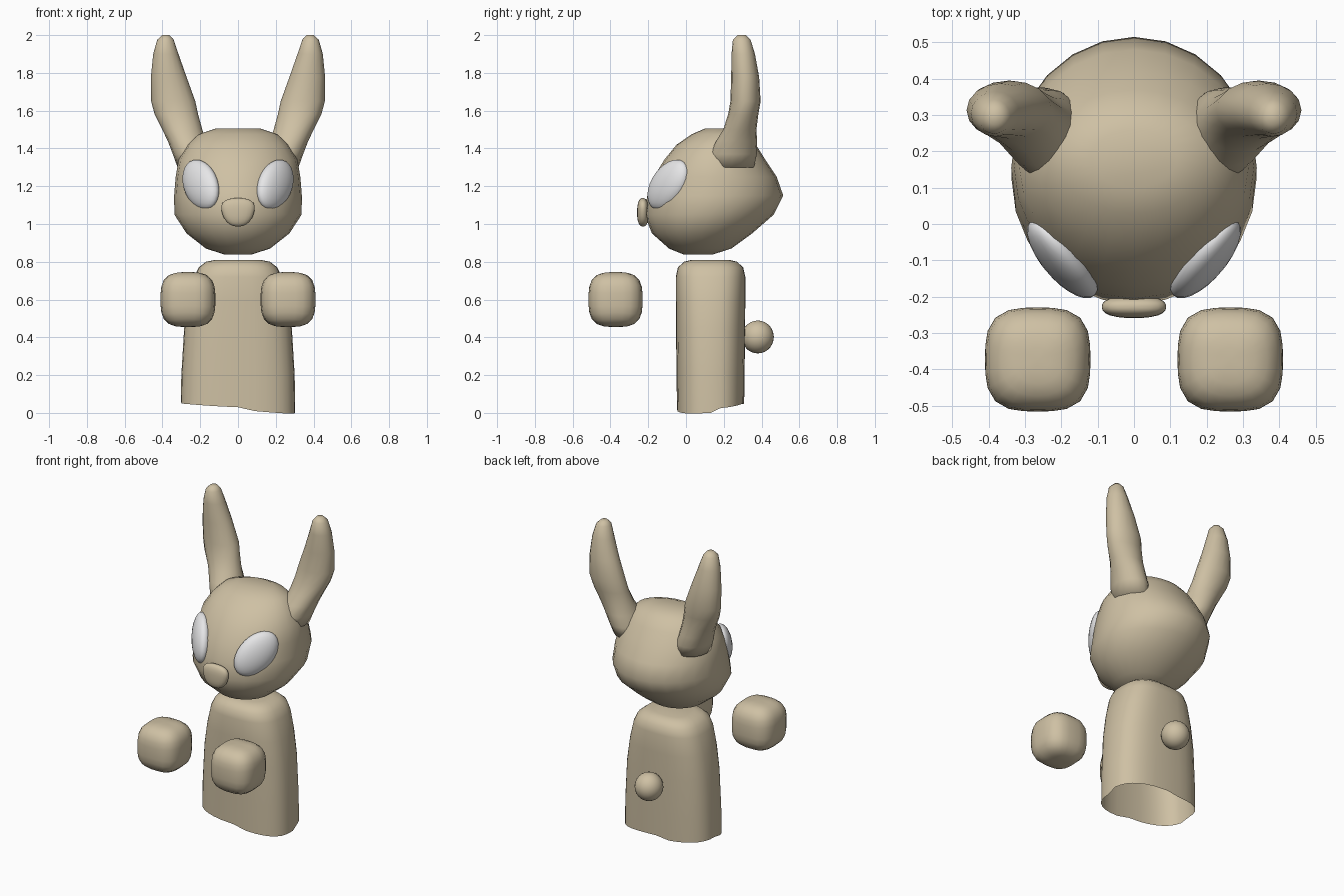
import bpy, math
from mathutils import Vector

if "Cube" in bpy.data.objects:
    bpy.data.objects.remove(bpy.data.objects["Cube"])


def material(name, rgb):
    m = bpy.data.materials.new(name)
    m.diffuse_color = (*rgb, 1)
    m.use_nodes = True
    m.node_tree.nodes["Principled BSDF"].inputs["Base Color"].default_value = m.diffuse_color
    return m


TAN = material("tan_fur", (0.62, 0.53, 0.37))
WHITE = material("eye_white", (0.80, 0.80, 0.81))


def finish(name, verts, faces, mat):
    me = bpy.data.meshes.new(name)
    me.from_pydata(verts, [], faces)
    me.materials.append(mat)
    for p in me.polygons:
        p.use_smooth = True
    ob = bpy.data.objects.new(name, me)
    bpy.context.collection.objects.link(ob)
    return ob


def spow(v, e):
    return math.copysign(abs(v) ** e, v)


def loft(name, rings, mat, n=24, p=2.0, bottom_cap=True, hem=None):
    """Skin horizontal superellipse rings given as (z, xc, half_x, yc, half_y)."""
    verts, faces = [], []
    for r, (z, xc, hx, yc, hy) in enumerate(rings):
        for i in range(n):
            a = 2 * math.pi * i / n
            c, s = math.cos(a), math.sin(a)
            dz = hem(c, s) if hem and r == 0 else 0
            verts.append((xc + hx * spow(c, 2 / p), yc + hy * spow(s, 2 / p), z + dz))
    for r in range(len(rings) - 1):
        for i in range(n):
            j = (i + 1) % n
            faces.append((r * n + i, r * n + j, (r + 1) * n + j, (r + 1) * n + i))
    top = (len(rings) - 1) * n
    faces.append(tuple(range(top, top + n)))
    if bottom_cap:
        faces.append(tuple(reversed(range(n))))
    return finish(name, verts, faces, mat)


def blob(name, centre, ax, ay, az, mat, p=2.0, taper=0.0, n=24, m=14):
    """Rounded solid: a sphere pushed to a p-norm ball with axes ax, ay, az."""
    centre, ax, ay, az = map(Vector, (centre, ax, ay, az))

    def point(th, ph):
        d = (math.sin(ph) * math.cos(th), math.sin(ph) * math.sin(th), math.cos(ph))
        k = sum(abs(v) ** p for v in d) ** (-1 / p)
        x, y, z = (v * k for v in d)
        return centre + ax * x * (1 + taper * z) + ay * y + az * z

    verts = [point(0, 0)]
    for r in range(1, m):
        verts += [point(2 * math.pi * i / n, math.pi * r / m) for i in range(n)]
    verts.append(point(0, math.pi))
    last, faces = len(verts) - 1, []
    flip = ax.cross(ay).dot(az) < 0
    for i in range(n):
        j = (i + 1) % n
        faces.append((0, 1 + i, 1 + j))
        for r in range(m - 2):
            a, b = 1 + r * n, 1 + (r + 1) * n
            faces.append((a + i, b + i, b + j, a + j))
        a = 1 + (m - 2) * n
        faces.append((last, a + j, a + i))
    if flip:
        faces = [f[::-1] for f in faces]
    return finish(name, verts, faces, mat)


# Head: (z, half width, front y, back y)
head = [(0.838, 0.07, -0.01, 0.14), (0.87, 0.17, -0.09, 0.24), (0.95, 0.272, -0.18, 0.35),
        (1.05, 0.337, -0.22, 0.465), (1.15, 0.338, -0.205, 0.515), (1.25, 0.33, -0.17, 0.48),
        (1.34, 0.315, -0.115, 0.42), (1.42, 0.265, -0.05, 0.37), (1.475, 0.21, 0.03, 0.32),
        (1.505, 0.12, 0.10, 0.26)]
loft("head", [(z, 0, w, (f + b) / 2, (b - f) / 2) for z, w, f, b in head], TAN)

# Body: sleeve with open, wavy bottom
body = [(0.03, 0.303, 0.178), (0.2, 0.30, 0.18), (0.45, 0.285, 0.183), (0.6, 0.262, 0.184),
        (0.72, 0.232, 0.184), (0.77, 0.208, 0.173), (0.80, 0.17, 0.14), (0.81, 0.12, 0.10)]


def hem(c, s):
    return 0.015 * s * (c > 0) - 0.02 * c + (0.012 if s > 0 else -0.01 * max(c, 0))


loft("body", [(z, 0, w, 0.13, d) for z, w, d in body], TAN, n=32, p=2.7,
     bottom_cap=False, hem=hem)

# Ears: flared at the base, wide in the middle, rounded tip
ear = [(1.30, 0.22, 0.10, 0.24, 0.12), (1.37, 0.242, 0.103, 0.25, 0.125),
       (1.44, 0.27, 0.102, 0.268, 0.108), (1.50, 0.295, 0.106, 0.285, 0.088),
       (1.58, 0.326, 0.115, 0.303, 0.08), (1.65, 0.343, 0.117, 0.315, 0.08),
       (1.78, 0.367, 0.094, 0.313, 0.074), (1.90, 0.382, 0.067, 0.303, 0.062),
       (1.975, 0.384, 0.044, 0.295, 0.047), (2.0, 0.382, 0.02, 0.295, 0.022)]
for side, s in (("left", -1), ("right", 1)):
    loft(side + "_ear", [(z, s * x, hx, y, hy) for z, x, hx, y, hy in ear], TAN, n=16)
    # Eyes: tilted lenses lying on the face
    blob(side + "_eye", (s * 0.197, -0.095, 1.208), (s * 0.088, 0.09, 0),
         (s * 0.038, -0.038, 0.012), (s * 0.02, 0.05, 0.132), WHITE)
    # Hands: floating rounded cubes
    blob(side + "_hand", (s * 0.265, -0.373, 0.6), (0.145, 0, 0), (0, 0.143, 0),
         (0, 0, 0.145), TAN, p=3.2)

# Nose and tail
blob("nose", (0, -0.228, 1.062), (0.085, 0, 0), (0, 0.031, 0), (0, 0, 0.075), TAN,
     p=2.5, taper=0.22)
blob("tail", (0, 0.38, 0.402), (0.085, 0, 0), (0, 0.085, 0), (0, 0, 0.087), TAN)
